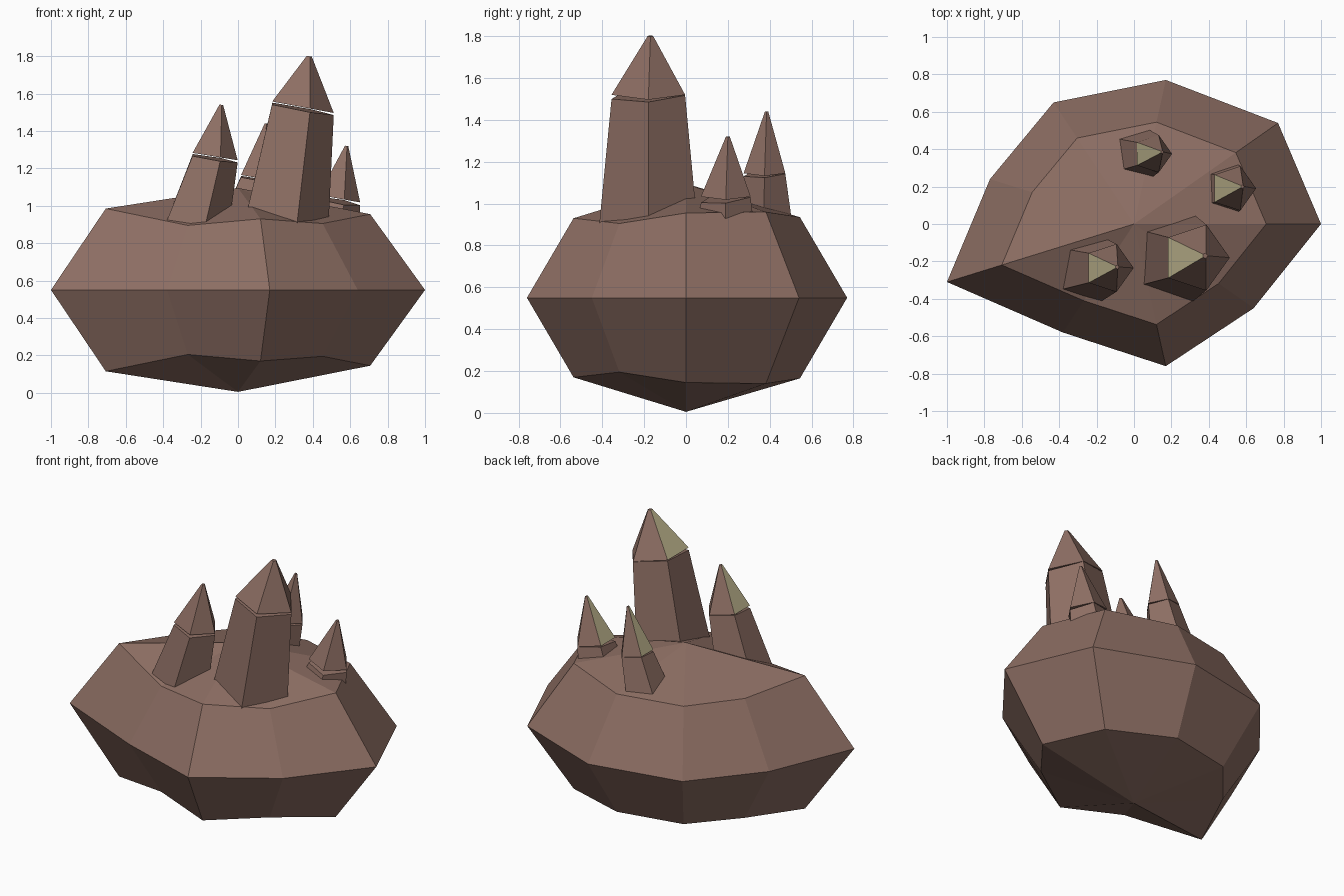
import bpy
import math
from mathutils import Matrix, Vector

if "Cube" in bpy.data.objects:
    bpy.data.objects.remove(bpy.data.objects["Cube"], do_unlink=True)


def make_material(name, color):
    mat = bpy.data.materials.new(name)
    mat.use_nodes = True
    mat.diffuse_color = color
    mat.node_tree.nodes["Principled BSDF"].inputs["Base Color"].default_value = color
    return mat


brown = make_material("rock_brown", (0.266, 0.156, 0.125, 1))
yellow = make_material("pale_yellow", (0.515, 0.46, 0.27, 1))


def loft(name, rings, bottom=None, top=None):
    """Skin equal rings of points; each end is a pole point or a flat cap."""
    n = len(rings[0])
    verts = [p for r in rings for p in r]
    faces = [(k * n + i, k * n + (i + 1) % n, (k + 1) * n + (i + 1) % n, (k + 1) * n + i)
             for k in range(len(rings) - 1) for i in range(n)]
    last = (len(rings) - 1) * n
    if bottom is None:
        faces.append(tuple(reversed(range(n))))
    else:
        verts.append(bottom)
        faces += [((i + 1) % n, i, len(verts) - 1) for i in range(n)]
    if top is None:
        faces.append(tuple(range(last, last + n)))
    else:
        verts.append(top)
        faces += [(last + i, last + (i + 1) % n, len(verts) - 1) for i in range(n)]
    mesh = bpy.data.meshes.new(name)
    mesh.from_pydata([tuple(v) for v in verts], [], faces)
    mesh.materials.append(brown)
    mesh.materials.append(yellow)
    obj = bpy.data.objects.new(name, mesh)
    bpy.context.collection.objects.link(obj)
    return obj


# Boulder: nine-sided outline, mirrored above and below its waist
waist = 0.55
outline = [(1, 0), (0.77, 0.54), (0.17, 0.77), (-0.43, 0.65), (-0.77, 0.24),
           (-1, -0.31), (-0.38, -0.58), (0.17, -0.76), (0.64, -0.45)]
rise = [0.405, 0.41, 0.385, 0.385, 0.39, 0.435, 0.345, 0.38, 0.355]


def boulder_ring(scale, side):
    return [(x * scale, y * scale, waist + side * h) for (x, y), h in zip(outline, rise)]


loft("boulder", [boulder_ring(0.707, -1), boulder_ring(1, 0), boulder_ring(0.707, 1)],
     bottom=(0, 0, 0.005), top=(0, 0, 1.095))


def pentagon(center, radius, lean, pitch=0.0):
    turn = Matrix.Rotation(lean, 3, 'Y') @ Matrix.Rotation(pitch, 3, 'X')
    return [Vector(center) + turn @ Vector((radius * math.cos(a), radius * math.sin(a), 0))
            for a in (math.tau * i / 5 for i in range(5))]


def crystal(name, root, root_r, neck, neck_r, apex, pitch):
    """Leaning five-sided shaft with a pointed tip, open by a sliver at the front."""
    lean = math.atan2(apex[0] - neck[0], apex[2] - neck[2])
    shaft_top = Vector(neck) - Vector((0, 0, neck_r * math.sin(pitch) + 0.002))
    loft(name + "_shaft", [pentagon(root, root_r, lean),
                           pentagon(shaft_top, neck_r, lean, pitch)])
    tip = loft(name + "_tip", [pentagon(neck, neck_r, lean),
                               pentagon(apex, neck_r * 0.08, lean)])
    # The side facing -x is the pale one
    for poly in tip.data.polygons:
        if poly.normal.x < -0.6:
            poly.material_index = 1


crystal("large_crystal", (0.235, -0.18, 0.88), 0.25,
        (0.33, -0.18, 1.53), 0.185, (0.38, -0.17, 1.8), 0.05)
crystal("left_crystal", (-0.235, -0.24, 0.89), 0.185,
        (-0.135, -0.235, 1.265), 0.135, (-0.09, -0.23, 1.54), 0.07)
crystal("back_crystal", (0.03, 0.37, 0.91), 0.145,
        (0.1, 0.375, 1.15), 0.105, (0.15, 0.385, 1.44), 0.06)
crystal("small_crystal", (0.49, 0.185, 0.85), 0.155,
        (0.53, 0.19, 1.04), 0.125, (0.58, 0.2, 1.32), 0.11)
